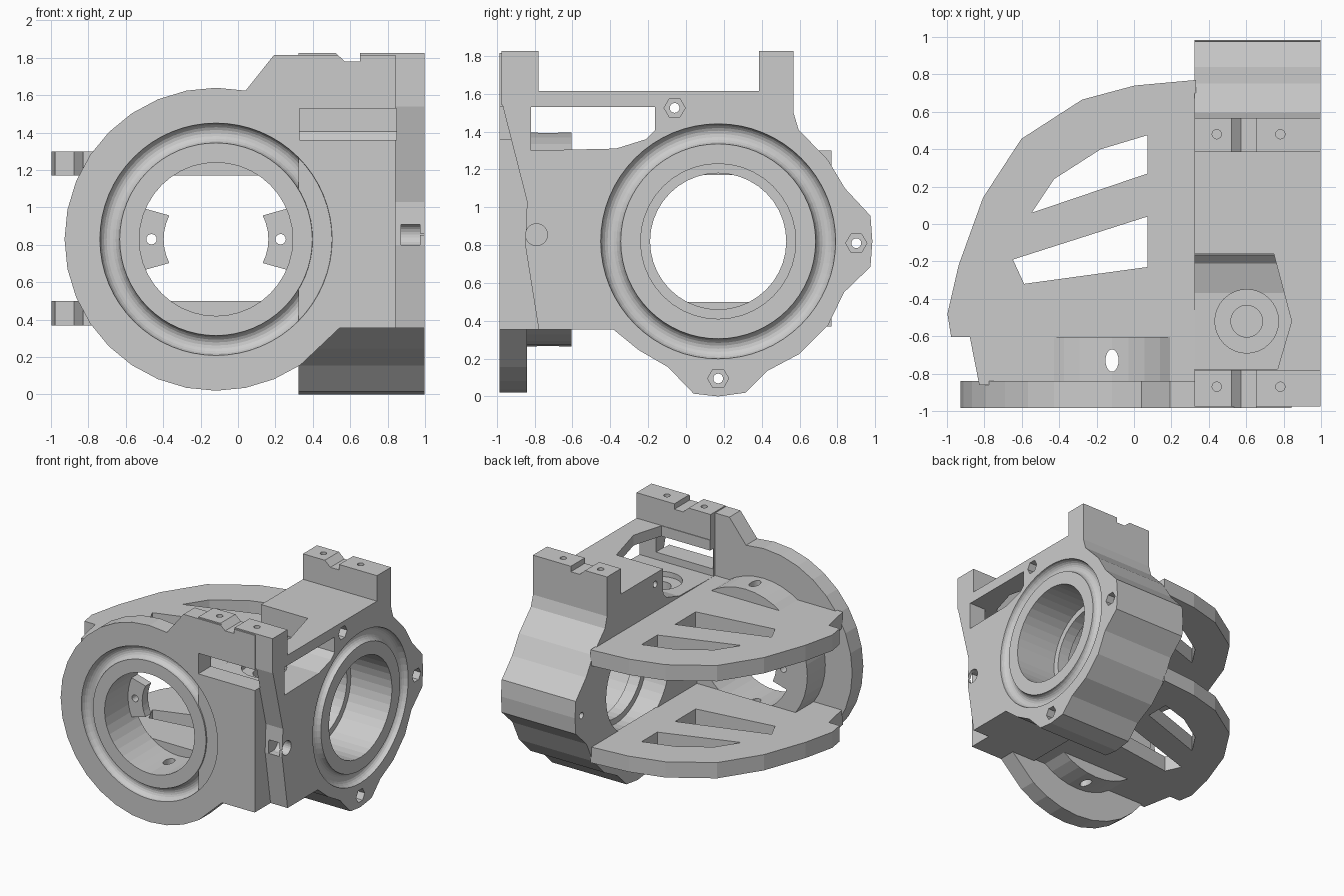
import bpy, bmesh, math
from mathutils import Vector

if "Cube" in bpy.data.objects:
    bpy.data.objects.remove(bpy.data.objects["Cube"])


def prism(name, pts, axis, a, b):
    """Extrude a 2D profile along x (y,z points), y (x,z points) or z (x,y points)."""
    place = {'x': lambda u, v, w: (w, u, v),
             'y': lambda u, v, w: (u, w, v),
             'z': lambda u, v, w: (u, v, w)}[axis]
    bm = bmesh.new()
    lo = [bm.verts.new(place(u, v, a)) for u, v in pts]
    hi = [bm.verts.new(place(u, v, b)) for u, v in pts]
    bm.faces.new(lo)
    bm.faces.new(hi)
    n = len(pts)
    for i in range(n):
        j = (i + 1) % n
        bm.faces.new((lo[i], lo[j], hi[j], hi[i]))
    bmesh.ops.recalc_face_normals(bm, faces=bm.faces)
    mesh = bpy.data.meshes.new(name)
    bm.to_mesh(mesh)
    bm.free()
    ob = bpy.data.objects.new(name, mesh)
    bpy.context.collection.objects.link(ob)
    return ob


def arc(cu, cv, r, a0=0, a1=360, n=40, sv=None):
    """Points on a circle or arc; a full circle leaves out the repeated end point."""
    count = n if a1 - a0 == 360 else n + 1
    out = []
    for i in range(count):
        t = math.radians(a0 + (a1 - a0) * i / n)
        out.append((cu + r * math.cos(t), cv + (sv or r) * math.sin(t)))
    return out


def box(u0, u1, v0, v1):
    return [(u0, v0), (u1, v0), (u1, v1), (u0, v1)]


def groove(loc, rot):
    bpy.ops.mesh.primitive_torus_add(location=loc, rotation=rot, major_radius=0.568,
                                     minor_radius=0.053, major_segments=64, minor_segments=20)
    bpy.context.object.name = "groove_cutter"
    return bpy.context.object


def cut(target, *cutters):
    """Subtract each cutter from the target, then remove it."""
    for c in cutters:
        c.hide_render = True
        m = target.modifiers.new("cut", 'BOOLEAN')
        m.operation = 'DIFFERENCE'
        m.solver = 'EXACT'
        m.object = c
        bpy.context.view_layer.objects.active = target
        bpy.ops.object.modifier_apply(modifier=m.name)
        bpy.data.objects.remove(c, do_unlink=True)


FX, FZ = -0.12, 0.83      # centre of the front bore
SY, SZ = 0.17, 0.82       # centre of the side bore
HALF = math.pi / 2


def ear_notch():
    return prism("notch", [(0.52, 1.9), (0.52, 1.825), (0.57, 1.78), (0.65, 1.78), (0.65, 1.9)],
                 'y', -1.1, 1.1)


def front_opening():
    return prism("opening", box(0.325, 0.845, 1.36, 1.53), 'y', -1.1, -0.77)


def ear_hole(x, y):
    return prism("ear_hole", arc(x, y, 0.025, n=16), 'z', 1.64, 1.95)


# Front plate: round flange running into a square corner
profile = arc(FX, FZ, 0.81, 78.75, 303.75, 20)
profile += [(0.54, 0.355), (0.84, 0.355), (0.84, 1.815), (0.19, 1.815)]
front_plate = prism("front_plate", profile, 'y', -0.985, -0.84)
cut(front_plate,
    prism("bore", arc(FX, FZ, 0.41), 'y', -1.1, -0.7),
    groove((FX, -0.985, FZ), (HALF, 0, 0)),
    front_opening(), ear_notch(), ear_hole(0.44, -0.87), ear_hole(0.78, -0.87))

# Short tube behind the front plate, with slots above and below
tube = prism("front_tube", arc(FX, FZ, 0.565), 'y', -0.86, -0.605)
cut(tube,
    prism("bore", arc(FX, FZ, 0.41), 'y', -1.1, -0.5),
    prism("slot", arc(FX, -0.73, 0.035, n=20, sv=0.06), 'z', 0.1, 1.6))

# Two drilled tabs inside the tube
for name, a in (("right_tab", 0), ("left_tab", 180)):
    pts = arc(FX, FZ, 0.43, a - 23, a + 23, 6) + arc(FX, FZ, 0.28, a - 27, a + 27, 6)[::-1]
    tab = prism(name, pts, 'y', -0.68, -0.605)
    hx = FX + 0.345 * math.cos(math.radians(a))
    cut(tab, prism("tab_hole", arc(hx, FZ, 0.028, n=16), 'y', -0.8, -0.5))

# Upper and lower arms with two windows each
arm_outline = [(-0.83, -0.86), (-0.88, -0.605), (-0.98, -0.605), (-1.0, -0.48), (-0.94, -0.22),
               (-0.81, 0.14), (-0.605, 0.455), (-0.28, 0.665), (0.0, 0.74), (0.33, 0.77),
               (0.33, -0.86)]
window_a = [(-0.55, 0.06), (0.07, 0.27), (0.07, 0.475), (-0.18, 0.40), (-0.43, 0.24)]
window_b = [(-0.65, -0.19), (-0.59, -0.32), (0.07, -0.23), (0.07, 0.04)]
for name, z0, z1 in (("upper_arm", 1.17, 1.30), ("lower_arm", 0.37, 0.50)):
    arm = prism(name, arm_outline, 'z', z0, z1)
    cut(arm,
        prism("window", window_a, 'z', 0, 2),
        prism("window", window_b, 'z', 0, 2),
        prism("bore", arc(FX, FZ, 0.411), 'y', -1.1, -0.605),
        prism("slot", arc(FX, -0.73, 0.035, n=20, sv=0.06), 'z', 0.1, 1.6))

# Side block with ears on top and three bolt lobes
block_outline = [(-0.975, 0.355), (-0.975, 1.825), (-0.78, 1.825), (-0.78, 1.615), (0.385, 1.615),
                 (0.385, 1.825), (0.568, 1.825), (0.568, 1.5), (0.595, 1.41), (0.75, 1.25),
                 (0.84, 1.10), (0.975, 0.955), (0.985, 0.82), (0.975, 0.685), (0.835, 0.55),
                 (0.75, 0.375), (0.60, 0.225), (0.43, 0.135), (0.315, 0.02), (0.17, 0.0),
                 (0.04, 0.015), (-0.095, 0.155), (-0.25, 0.245), (-0.385, 0.355)]
block = prism("side_block", block_outline, 'x', 0.32, 0.995)
cut(block,
    # sloping front edge of the outer wall
    prism("wedge", [(-1.1, 1.54), (-0.97, 1.54), (-0.84, 1.03), (-0.85, 0.8), (-0.77, 0.3),
                    (-1.1, 0.3)], 'x', 0.84, 1.1),
    # side window, top pocket and front opening
    prism("window", [(-0.82, 1.53), (-0.82, 1.30), (-0.37, 1.31), (-0.21, 1.36), (-0.165, 1.405),
                     (-0.165, 1.53)], 'x', 0.2, 1.1),
    prism("pocket", [(0.2, -0.16), (0.745, -0.16), (0.84, -0.52), (0.765, -0.775),
                     (0.2, -0.775)], 'z', 1.42, 1.75),
    front_opening(),
    # vertical screw hole in the pocket floor
    prism("screw_seat", arc(0.6, -0.52, 0.17, n=32), 'z', 1.26, 1.4),
    prism("screw_hole", arc(0.6, -0.52, 0.085, n=24), 'z', 0.9, 1.35),
    # stepped main bore and groove
    prism("bore", arc(SY, SZ, 0.36), 'x', 0.2, 1.1),
    prism("bore", arc(SY, SZ, 0.41), 'x', 0.62, 1.1),
    prism("bore", arc(SY, SZ, 0.41), 'x', 0.2, 0.52),
    groove((0.995, SY, SZ), (0, HALF, 0)),
    # side notch in the outer wall
    prism("side_hole", arc(-0.79, 0.855, 0.058, n=24), 'x', 0.87, 1.1),
    prism("side_slot", box(-0.9, -0.79, 0.80, 0.91), 'x', 0.87, 0.97),
    ear_notch())
for y in (-0.87, 0.48):
    for x in (0.44, 0.78):
        cut(block, ear_hole(x, y))

# Bolt holes with hexagonal nut seats
for y, z in ((-0.06, 1.525), (0.9, 0.81), (0.17, 0.095)):
    cut(block,
        prism("bolt_hole", arc(y, z, 0.026, n=16), 'x', 0.2, 1.1),
        prism("nut_seat", arc(y, z, 0.056, n=6), 'x', 0.93, 1.1))

# Centre the model and stand it on the ground
bpy.context.view_layer.update()
objs = [o for o in bpy.context.scene.objects if o.type == 'MESH']
pts = [o.matrix_world @ v.co for o in objs for v in o.data.vertices]
lo = Vector([min(p[i] for p in pts) for i in range(3)])
hi = Vector([max(p[i] for p in pts) for i in range(3)])
shift = Vector((-(lo.x + hi.x) / 2, -(lo.y + hi.y) / 2, -lo.z))
for o in objs:
    o.location += shift
